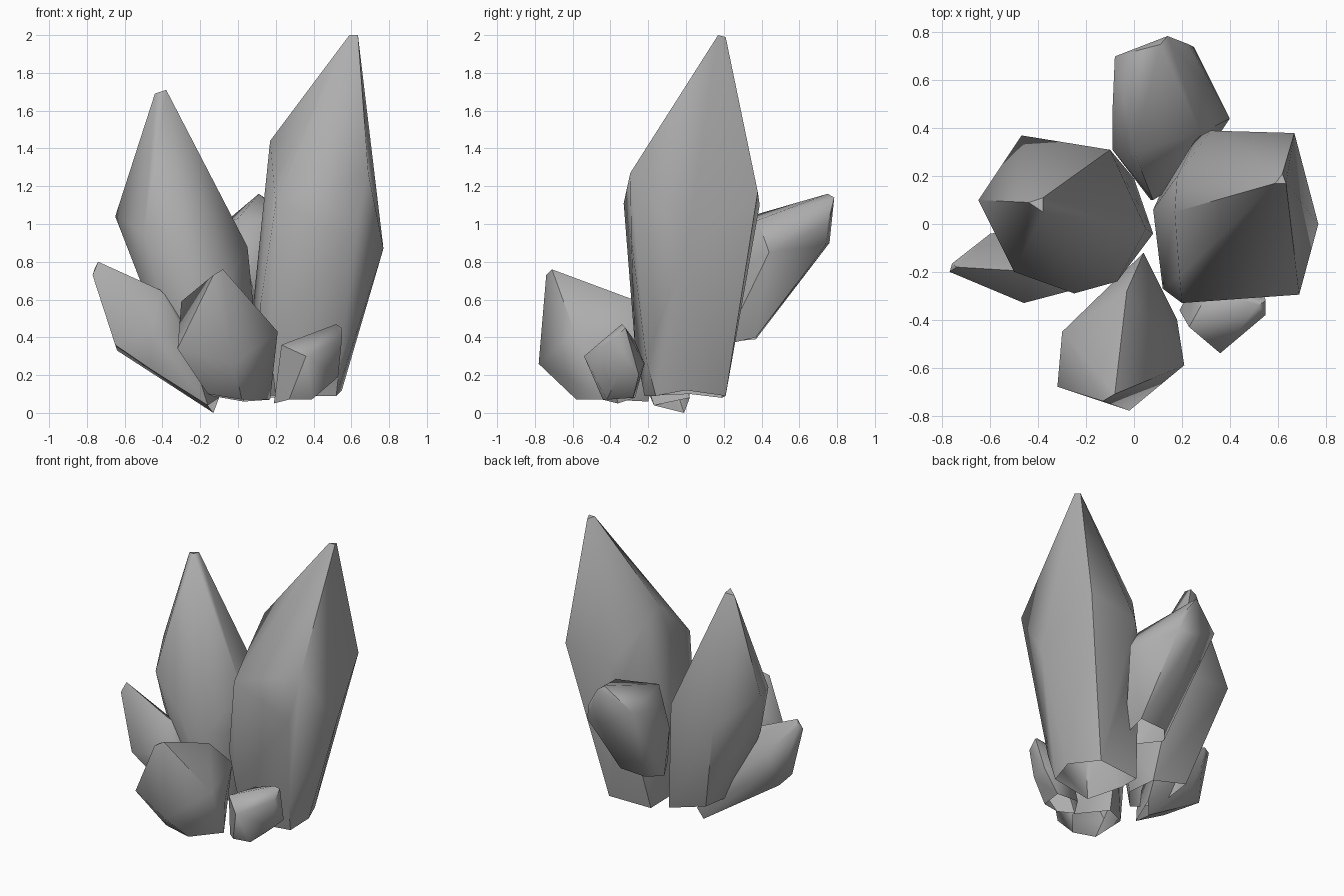
import bpy, bmesh, math

stone = bpy.data.materials.new("grey_crystal")
stone.diffuse_color = (0.42, 0.42, 0.42, 1)


def crystal(name, base, body, tip):
    """One faceted crystal: convex skin over base ring, body corners and tip."""
    bm = bmesh.new()
    foot = {bm.verts.new(p) for p in base}
    for p in body + tip:
        bm.verts.new(p)
    bmesh.ops.convex_hull(bm, input=bm.verts[:])
    bmesh.ops.recalc_face_normals(bm, faces=bm.faces[:])
    # open underside
    caps = [f for f in bm.faces if all(v in foot for v in f.verts)]
    bmesh.ops.delete(bm, geom=caps, context='FACES')
    loose = [v for v in bm.verts if not v.link_faces]
    bmesh.ops.delete(bm, geom=loose, context='VERTS')
    mesh = bpy.data.meshes.new(name)
    bm.to_mesh(mesh)
    bm.free()
    mesh.materials.append(stone)
    ob = bpy.data.objects.new(name, mesh)
    bpy.context.collection.objects.link(ob)
    bpy.ops.object.select_all(action='DESELECT')
    ob.select_set(True)
    bpy.context.view_layer.objects.active = ob
    bpy.ops.object.shade_smooth_by_angle(angle=math.radians(50))


# tallest crystal, leaning right
crystal("tall_right_crystal",
        [(0.20, -0.22, 0.09), (0.52, -0.16, 0.09), (0.55, 0.0, 0.12),
         (0.45, 0.21, 0.09), (0.14, 0.19, 0.08), (0.12, 0.02, 0.10)],
        [(0.08, 0.06, 0.57), (0.12, -0.27, 0.58), (0.17, -0.27, 0.35),
         (0.20, -0.33, 1.11), (0.19, -0.22, 1.21), (0.17, 0.05, 1.44),
         (0.18, 0.20, 1.36), (0.60, -0.29, 0.92), (0.54, -0.21, 0.28),
         (0.69, -0.295, 1.27), (0.77, 0.0, 0.87),
         (0.67, 0.38, 1.17), (0.32, 0.39, 1.10), (0.26, 0.36, 0.95)],
        [(0.59, 0.17, 2.0), (0.635, 0.17, 2.0), (0.62, 0.21, 1.99)])

# second tall crystal, leaning left
crystal("tall_left_crystal",
        [(-0.30, -0.12, 0.18), (-0.10, -0.16, 0.12), (0.02, -0.02, 0.12),
         (0.0, 0.19, 0.12), (-0.28, 0.18, 0.20)],
        [(-0.51, -0.10, 0.68), (-0.25, -0.29, 0.75), (-0.07, -0.24, 0.65),
         (0.08, -0.04, 0.58), (0.05, -0.02, 0.88), (-0.10, 0.31, 0.92),
         (-0.47, 0.37, 0.89), (-0.65, 0.10, 1.04), (-0.50, -0.20, 0.95)],
        [(-0.44, 0.09, 1.69), (-0.38, 0.05, 1.71), (-0.38, 0.11, 1.70)])

# squat crystal at the front
crystal("front_crystal",
        [(-0.16, -0.57, 0.10), (0.02, -0.58, 0.07), (0.17, -0.40, 0.07),
         (0.03, -0.20, 0.06), (-0.14, -0.30, 0.09)],
        [(-0.32, -0.68, 0.34), (-0.02, -0.78, 0.26), (0.21, -0.59, 0.43),
         (0.18, -0.40, 0.30), (-0.30, -0.45, 0.59), (-0.03, -0.28, 0.60),
         (0.04, -0.12, 0.42)],
        [(-0.13, -0.74, 0.73), (-0.08, -0.71, 0.76)])

# small crystal pointing left
crystal("side_crystal",
        [(-0.13, -0.01, 0.0), (-0.16, -0.17, 0.04), (-0.10, 0.02, 0.08)],
        [(-0.65, -0.25, 0.36), (-0.64, -0.12, 0.33), (-0.46, -0.25, 0.23),
         (-0.46, -0.33, 0.43), (-0.27, -0.28, 0.40), (-0.41, -0.20, 0.65),
         (-0.34, -0.14, 0.58), (-0.60, -0.04, 0.58), (-0.50, -0.03, 0.35)],
        [(-0.74, -0.18, 0.80), (-0.77, -0.20, 0.73), (-0.76, -0.165, 0.76)])

# crystal leaning out at the back
crystal("back_crystal",
        [(0.06, 0.37, 0.39), (0.25, 0.37, 0.40), (-0.02, 0.27, 0.38),
         (0.24, 0.20, 0.36), (0.07, 0.10, 0.40)],
        [(-0.09, 0.31, 0.75), (-0.08, 0.70, 1.0), (-0.09, 0.47, 0.94),
         (0.0, 0.30, 1.03), (0.40, 0.44, 0.85), (0.28, 0.38, 1.02),
         (0.25, 0.74, 0.89), (0.12, 0.76, 0.90), (0.08, 0.10, 0.65)],
        [(0.11, 0.75, 1.16), (0.14, 0.785, 1.14), (0.23, 0.75, 1.0)])

# smallest crystal at the front right
crystal("small_right_crystal",
        [(0.19, -0.36, 0.05), (0.27, -0.44, 0.07), (0.39, -0.42, 0.07),
         (0.40, -0.28, 0.08), (0.24, -0.27, 0.08)],
        [(0.36, -0.54, 0.30), (0.23, -0.43, 0.36), (0.53, -0.25, 0.20),
         (0.53, -0.36, 0.19), (0.32, -0.27, 0.38), (0.45, -0.22, 0.26)],
        [(0.52, -0.34, 0.47), (0.55, -0.32, 0.45), (0.55, -0.38, 0.39)])
